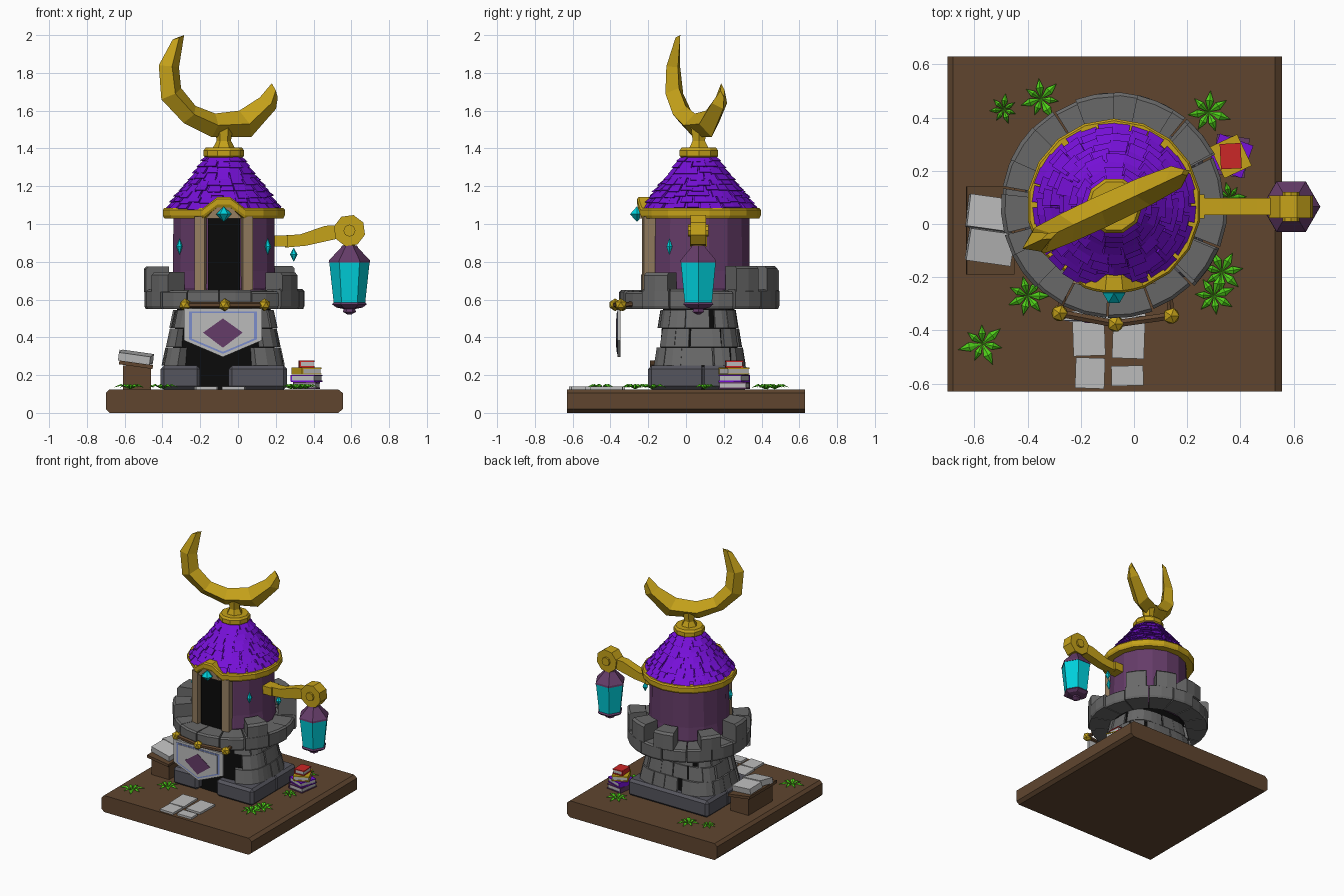
import bpy, bmesh, random
from math import sin, cos, pi, radians as rad, degrees
from mathutils import Vector, Matrix

if "Cube" in bpy.data.objects:
    bpy.data.objects.remove(bpy.data.objects["Cube"])

random.seed(4)
CX, CY = -0.075, 0.068          # tower axis
GOLD, ROOF, MAUVE = (.56, .36, .01), (.18, .005, .68), (.13, .045, .14)
CYAN, BROWN, GREEN = (.0, .64, .72), (.115, .06, .028), (.08, .64, .01)
STONE, DARK, BLACK = (.14, .14, .14), (.09, .09, .11), (.003, .003, .003)
PALE, TAN, RED, BLUE = (.5, .5, .5), (.3, .21, .12), (.6, .02, .02), (.2, .27, .6)
mats = {}


def finish(name, bm, color):
    bmesh.ops.recalc_face_normals(bm, faces=bm.faces)
    me = bpy.data.meshes.new(name)
    bm.to_mesh(me)
    bm.free()
    if color not in mats:
        mats[color] = bpy.data.materials.new("mat_%d" % len(mats))
        mats[color].diffuse_color = (*color, 1)
    me.materials.append(mats[color])
    ob = bpy.data.objects.new(name, me)
    bpy.context.collection.objects.link(ob)
    return ob


def loft(bm, rings, closed=False):
    """Skin a list of equal-length vertex loops."""
    vs = [[bm.verts.new(p) for p in r] for r in rings]
    n, m = len(vs), len(vs[0])
    for i in range(n if closed else n - 1):
        a, b = vs[i], vs[(i + 1) % n]
        for j in range(m):
            bm.faces.new((a[j], a[(j + 1) % m], b[(j + 1) % m], b[j]))
    if not closed:
        bm.faces.new(vs[0])
        bm.faces.new(vs[-1][::-1])


def arc(bm, angles, prof, closed=False, sx=1, sy=1, p=2, lift=None):
    """Sweep an (r, z) profile round the tower axis; p > 2 squares the circle."""
    rings = []
    for a in angles:
        c, s = cos(rad(a)), sin(rad(a))
        k = (abs(c) ** p + abs(s) ** p) ** (-1 / p)
        dz = lift(a) if lift else 0
        rings.append([(CX + r * k * c * sx, CY + r * k * s * sy, z + dz) for r, z in prof])
    loft(bm, rings, closed)


def span(a, b, n):
    return [a + (b - a) * i / n for i in range(n + 1)]


def prism(name, pts, y0, y1, color, bm=None):
    b = bm or bmesh.new()
    loft(b, [[(x, y, z) for x, z in pts] for y in (y0, y1)])
    return None if bm else finish(name, b, color)


def box(bm, c, s, rz=0, ry=0, rx=0):
    M = (Matrix.Translation(c) @ Matrix.Rotation(rad(rz), 4, 'Z') @ Matrix.Rotation(rad(ry), 4, 'Y')
         @ Matrix.Rotation(rad(rx), 4, 'X') @ Matrix.Diagonal((*s, 1)))
    bmesh.ops.create_cube(bm, size=1, matrix=M)


def turned(name, c, prof, n, color, turn=0, bm=None):
    """Faceted lathe: prof is (radius, z) from bottom to top."""
    b = bm or bmesh.new()
    loft(b, [[(c[0] + r * cos(2 * pi * i / n + turn), c[1] + r * sin(2 * pi * i / n + turn), z)
              for i in range(n)] for r, z in prof])
    return None if bm else finish(name, b, color)


def rod(bm, a, b, r, n=6):
    a, b = Vector(a), Vector(b)
    M = Matrix.Translation((a + b) / 2) @ (b - a).to_track_quat('Z', 'Y').to_matrix().to_4x4()
    bmesh.ops.create_cone(bm, cap_ends=True, segments=n, radius1=r, radius2=r, depth=(b - a).length, matrix=M)


# Ground slab with chamfered sides
prism("ground_slab", [(-.68, 0), (.53, 0), (.555, .02), (.555, .105), (.53, .125), (-.68, .125),
                      (-.70, .105), (-.70, .02)], -.63, .63, BROWN)

# Foundation blocks leaving a doorway
bm = bmesh.new()
for x0, x1, y0, y1 in [(-.41, -.2, -.2, .1), (-.05, .26, -.2, .1), (-.41, .26, .08, .33)]:
    box(bm, ((x0 + x1) / 2, (y0 + y1) / 2, .187), (x1 - x0, y1 - y0, .126))
bmesh.ops.bevel(bm, geom=bm.edges[:], offset=.018, segments=1, affect='EDGES')
finish("foundation", bm, DARK)

# Tapered lower tower: black core and courses of brick
bm = bmesh.new()
arc(bm, span(0, 345, 23), [(0.02, .125), (.27, .125), (.225, .6), (0.02, .6)], True, 1.08, .82, 3.5)
finish("doorway_core", bm, BLACK)
bm = bmesh.new()
for row in range(3):
    z0, z1 = .25 + row * .1, .346 + row * .1
    n = 17
    for i in range(n):
        a0 = 360 / n * (i + .5 * (row % 2)) + random.uniform(-3, 3)
        a1 = a0 + 360 / n + random.uniform(-3, 1)
        if row < 2 and abs((a0 + a1) / 2 % 360 - 270) < 36:
            continue
        r0, r1 = .3 - (z0 - .25) * .2, .3 - (z1 - .25) * .2
        j = random.uniform(-.006, .008)
        arc(bm, span(a0, a1, 2), [(r0 - .07, z0), (r0 + j, z0), (r1 + j, z1), (r1 - .07, z1)],
            sx=1.08, sy=.82, p=3.5)
finish("lower_tower_bricks", bm, STONE)

# Stone gallery ring and battlements
bm = bmesh.new()
for i in range(15):
    a, j = i * 24 + 3, random.uniform(-.012, .006)
    arc(bm, span(a, a + 23, 2), [(.26, .55), (.415 + j, .55), (.422 + j, .565), (.422 + j, .64 + j),
                                 (.41 + j, .65 + j), (.26, .65)])
finish("gallery_ring", bm, STONE)
bm = bmesh.new()
for a in (-33, 38, 68, 100, 146, 184, 216):
    t = random.uniform(.74, .78)
    arc(bm, span(a - 10, a + 10, 2), [(.30, .64), (.425, .64), (.425, t - .015), (.41, t), (.30, t)])
finish("battlements", bm, STONE)

# Upper chamber with doorway
turned("upper_chamber", (CX, CY), [(.265, .6), (.285, .66), (.275, .75), (.272, 1.05)], 16, MAUVE, pi / 16)
bm = bmesh.new()
box(bm, (CX, -.13, .84), (.17, .17, .38))
finish("upper_door", bm, BLACK)
bm = bmesh.new()
for s in (-1, 1):
    box(bm, (CX + s * .112, -.15, .845), (.055, .16, .39), rz=s * 12)
finish("door_posts", bm, TAN)

# Gold eaves band, arched above the door
bm = bmesh.new()
arch = lambda a: .058 * max(0, min(1, (20 - abs(a + 90)) / 14))
angs = [-110, -103, -96, -84, -77, -70] + span(-50, 230, 14)[:-1]
arc(bm, angs, [(.25, 1.03), (.32, 1.03), (.328, 1.045), (.328, 1.075), (.32, 1.085), (.25, 1.085)],
    True, lift=arch)
finish("eaves_band", bm, GOLD)
prism("arch_panel", [(-.17, 1.03), (.02, 1.03), (-.045, 1.1), (-.105, 1.1)], -.245, -.15, TAN)

# Shingled roof over a cone
rp = [(.30, 1.07), (.25, 1.14), (.20, 1.20), (.145, 1.27), (.085, 1.36)]
turned("roof_cone", (CX, CY), rp, 20, ROOF)


def roof_r(z):
    for (ra, za), (rb, zb) in zip(rp, rp[1:]):
        if z <= zb:
            return ra + (rb - ra) * (z - za) / (zb - za)
    return rp[-1][0]


bm = bmesh.new()
for row in range(9):
    z = 1.08 + row * .031
    n = max(10, int(roof_r(z) * 2 * pi / .065))
    for i in range(n):
        a0 = 360 / n * (i + .5 * (row % 2)) + random.uniform(-2, 2)
        a1 = a0 + 360 / n - 1
        zb, zt = z + random.uniform(-.008, .006), min(z + .048, 1.36)
        ro, ri = roof_r(zb) + random.uniform(.012, .024), roof_r(zt)
        arc(bm, (a0, a1), [(ro - .016, zb), (ro, zb + .004), (ri + .006, zt), (ri - .006, zt)])
finish("roof_shingles", bm, ROOF)

# Finial collar and neck
turned("roof_collar", (CX, CY), [(.09, 1.345), (.107, 1.36), (.107, 1.39), (.095, 1.405)], 10, GOLD)
turned("moon_neck", (CX, CY), [(.06, 1.40), (.038, 1.44), (.05, 1.53)], 6, GOLD)

# Crescent: diamond section between outer and inner outline (u along the crescent plane)
st = [(-.30, 1.975, -.232, 2.0, .012), (-.38, 1.84, -.262, 1.83, .04), (-.365, 1.66, -.25, 1.72, .052),
      (-.235, 1.535, -.165, 1.625, .058), (-.07, 1.46, -.05, 1.585, .06), (.16, 1.46, .09, 1.6, .056),
      (.305, 1.61, .21, 1.67, .045), (.315, 1.67, .28, 1.745, .012)]
c, s = cos(rad(25)), sin(rad(25))
P = lambda u, w, z: (CX + u * c - w * s, CY + u * s + w * c, z)
bm = bmesh.new()
loft(bm, [[P(a, 0, b), P((a + e) / 2, d, (b + f) / 2), P(e, 0, f), P((a + e) / 2, -d, (b + f) / 2)]
          for a, b, e, f, d in st])
finish("crescent", bm, GOLD)

# Lantern bracket
LX, LY = .59, .065
hexa = [(LX + .085 * cos(rad(a)), .965 + .085 * sin(rad(a))) for a in range(-150, 200, 45)]
bm = bmesh.new()
prism("", [(.18, .88), (.265, .88), (.265, .94), (.18, .94)], LY - .045, LY + .045, 0, bm)
prism("", [(.25, .875), (.36, .885), (.54, .925), (.54, .995), (.46, .99), (.33, .945), (.25, .94)],
      LY - .032, LY + .032, 0, bm)
prism("", hexa, LY - .042, LY + .042, 0, bm)
rod(bm, (LX, LY - .055, .965), (LX, LY + .055, .965), .032, 8)
rod(bm, (LX, LY, .86), (LX, LY, .9), .035)
finish("lantern_bracket", bm, GOLD)

# Lantern
turned("lantern_glass", (LX, LY), [(.082, .57), (.107, .80)], 6, CYAN)
turned("lantern_cap", (LX, LY), [(.11, .795), (.108, .808), (.045, .875), (.04, .885)], 6, MAUVE)
turned("lantern_base", (LX, LY), [(.012, .522), (.035, .535), (.03, .55), (.07, .558), (.092, .575), (.08, .59)],
       6, MAUVE)

# Cyan gems
bm = bmesh.new()
for x, y, z, r, h in [(-.31, -.088, .88, .018, .042), (.158, -.088, .88, .018, .042),
                      (.295, LY, .838, .02, .036), (CX, -.26, 1.052, .042, .04)]:
    turned("", (x, y), [(.001, z - h), (r, z), (.001, z + h)], 6, 0, bm=bm)
finish("gems", bm, CYAN)

# Banner on a bent rod with gold knobs
k = [(-.28, -.335, .572), (-.07, -.375, .572), (.14, -.345, .572)]
bm = bmesh.new()
rod(bm, k[0], k[1], .016)
rod(bm, k[1], k[2], .016)
for p in (k[0], k[2]):
    rod(bm, p, (p[0] * .9, -.2, .58), .014)
finish("banner_rod", bm, BROWN)
bm = bmesh.new()
for p in k:
    bmesh.ops.create_icosphere(bm, subdivisions=1, radius=.034, matrix=Matrix.Translation(p))
finish("rod_knobs", bm, GOLD)
flag = [(-.2, .12), (.2, .12), (.2, -.045), (0, -.13), (-.2, -.045)]
for nm, f, y, col in [("banner", 1.03, -.362, PALE), ("banner_border", .9, -.365, BLUE),
                      ("banner_field", .82, -.368, PALE)]:
    prism(nm, [(-.08 + x * f, .43 + z * f) for x, z in flag], y, -.346, col)
prism("banner_diamond", [(-.185, .425), (-.08, .345), (.025, .425), (-.08, .5)], -.371, -.35, MAUVE)

# Reading desk with an open book
bm = bmesh.new()
box(bm, (-.535, -.02, .185), (.15, .29, .13))
box(bm, (-.54, -.025, .255), (.18, .33, .02), ry=8)
finish("reading_desk", bm, BROWN)
bm = bmesh.new()
for y, t in ((-.085, 7), (.04, -7)):
    box(bm, (-.54, y, .295), (.17, .122, .042), rz=-8, ry=8, rx=t)
finish("open_book", bm, PALE)

# Stack of books: pages between two covers
for i, (col, turn, w, d) in enumerate([(MAUVE, -8, .12, .15), (ROOF, -20, .13, .13),
                                       (GOLD, 25, .11, .13), (RED, 3, .075, .095)]):
    z = .145 + i * .038
    M = Vector((.365, .255, z))
    bm = bmesh.new()
    box(bm, M, (w - .008, d - .008, .026), turn)
    finish("book_pages_%d" % i, bm, PALE)
    bm = bmesh.new()
    for dz in (-.015, .015):
        box(bm, M + Vector((0, 0, dz)), (w, d, .007), turn)
    off = Matrix.Rotation(rad(turn), 3, 'Z') @ Vector((-w / 2, 0, 0))
    box(bm, M + off, (.007, d, .036), turn)
    finish("book_cover_%d" % i, bm, col)

# Path slabs
bm = bmesh.new()
for x, y, w, d, t in [(-.17, -.41, .12, .17, 2), (-.02, -.42, .12, .17, -2), (-.165, -.56, .11, .115, -2),
                      (-.025, -.57, .12, .075, 1)]:
    box(bm, (x, y, .131), (w, d, .018), t)
finish("path_slabs", bm, PALE)

# Leafy plants
bm = bmesh.new()
for x, y, r in [(-.49, .43, .06), (-.35, .47, .08), (.28, .42, .085), (.33, -.18, .085), (.3, -.27, .08),
                (-.4, -.27, .085), (-.57, -.45, .085), (.36, .1, .06)]:
    t = random.uniform(0, 6)
    for i in range(7):
        a, q = t + i * 2 * pi / 7, r * random.uniform(.8, 1.1)
        L = lambda f, da, z: bm.verts.new((x + q * f * cos(a + da), y + q * f * sin(a + da), z))
        v0, l, m, e, tip = L(0, 0, .125), L(.55, .35, .145), L(.55, 0, .153), L(.55, -.35, .145), L(1, 0, .134)
        for f in ((v0, l, m), (v0, m, e), (l, tip, m), (m, tip, e)):
            bm.faces.new(f)
finish("plants", bm, GREEN)

for m in bpy.data.materials:
    if m.users and not m.is_grease_pencil:
        m.use_nodes = True
        m.node_tree.nodes["Principled BSDF"].inputs["Base Color"].default_value = m.diffuse_color
